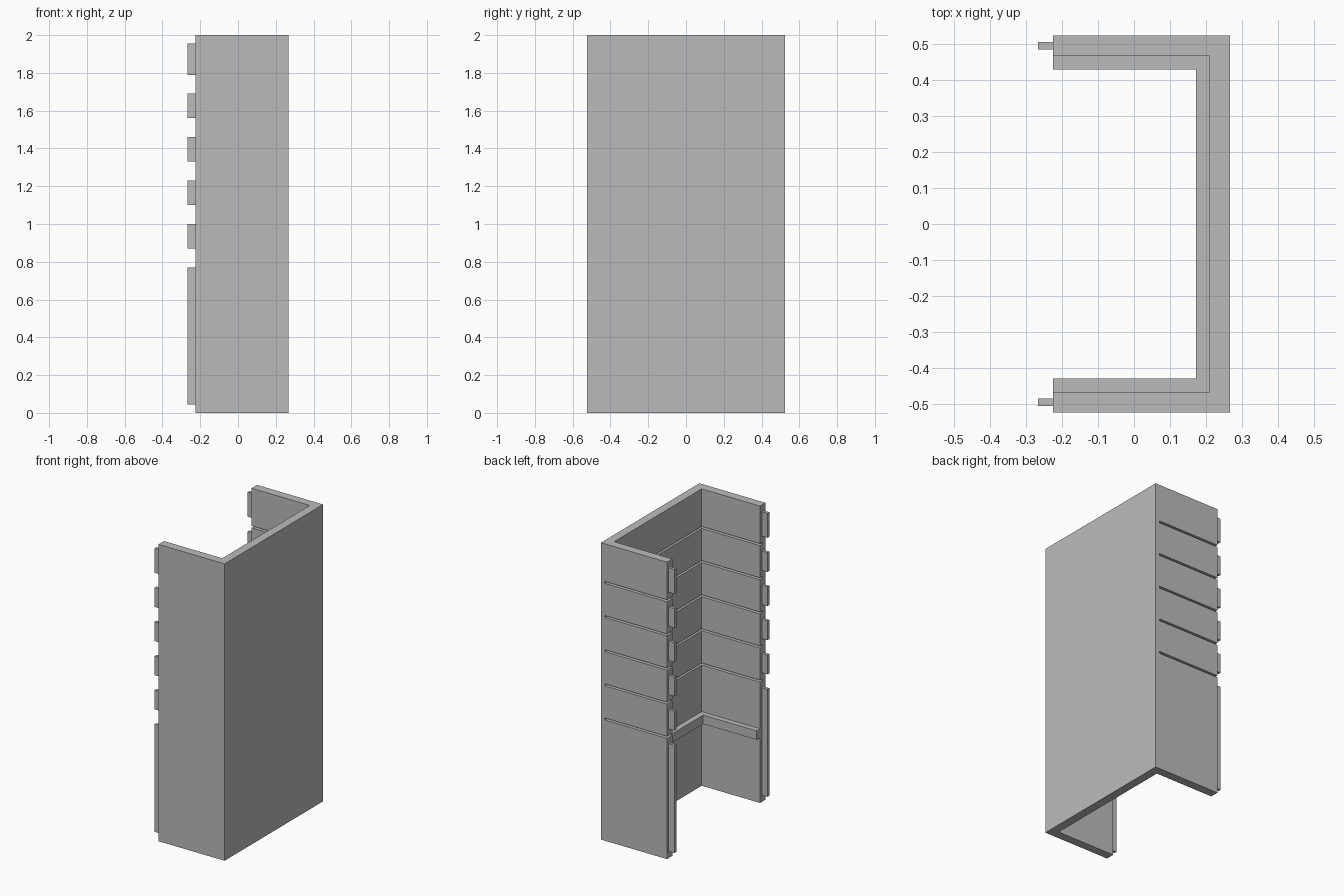
import bpy, bmesh
from mathutils import Vector

cube = bpy.data.objects.get("Cube")
if cube:
    bpy.data.objects.remove(cube, do_unlink=True)

grey = bpy.data.materials.new("plain grey")
grey.use_nodes = True
colour = (0.5, 0.5, 0.5, 1)
grey.diffuse_color = colour
grey.node_tree.nodes["Principled BSDF"].inputs["Base Color"].default_value = colour

FRONT_EDGE = -0.225   # open edge of the side walls
OUT_X, OUT_Y = 0.267, 0.524
WALL = 0.058
IN_X, IN_Y = OUT_X - WALL, OUT_Y - WALL


def finish(name, bm):
    bmesh.ops.recalc_face_normals(bm, faces=bm.faces)
    mesh = bpy.data.meshes.new(name)
    bm.to_mesh(mesh)
    bm.free()
    mesh.materials.append(grey)
    obj = bpy.data.objects.new(name, mesh)
    bpy.context.collection.objects.link(obj)
    return obj


def add_box(bm, low, high):
    low, high = Vector(low), Vector(high)
    verts = bmesh.ops.create_cube(bm, size=1)["verts"]
    for v in verts:
        v.co = (low + high) / 2 + v.co * (high - low)


def u_channel(name, x_out, y_out, thick, z0, z1):
    """Three-sided channel, open towards -x."""
    x_in, y_in = x_out - thick, y_out - thick
    outline = [(FRONT_EDGE, -y_out), (x_out, -y_out), (x_out, y_out), (FRONT_EDGE, y_out),
               (FRONT_EDGE, y_in), (x_in, y_in), (x_in, -y_in), (FRONT_EDGE, -y_in)]
    bm = bmesh.new()
    face = bm.faces.new([bm.verts.new((x, y, z0)) for x, y in outline])
    top = bmesh.ops.extrude_face_region(bm, geom=[face])["geom"]
    bmesh.ops.translate(bm, vec=(0, 0, z1 - z0),
                        verts=[g for g in top if isinstance(g, bmesh.types.BMVert)])
    return finish(name, bm)


# Main casing and the support ledge round its inside
casing = u_channel("casing", OUT_X, OUT_Y, WALL, 0, 2)
u_channel("inner_ledge", IN_X, IN_Y, 0.037, 0.44, 0.50)

# Shelf slots: grooves in two walls, cut right through the third
slot_heights = [0.82 + 0.23 * i for i in range(5)]
bm = bmesh.new()
for z in slot_heights:
    add_box(bm, (-0.4, -OUT_Y + WALL / 2, z - 0.0065), (OUT_X - WALL / 2, 0.7, z + 0.0065))
cutter = finish("slot_cutter", bm)
cutter.hide_render = True
cut = casing.modifiers.new("slots", "BOOLEAN")
cut.operation = "DIFFERENCE"
cut.solver = "EXACT"
cut.object = cutter
bpy.context.view_layer.objects.active = casing
bpy.ops.object.modifier_apply(modifier=cut.name)
bpy.data.objects.remove(cutter, do_unlink=True)

# Tongues along both open edges, broken at every slot
lows = [0.045] + [z + 0.05 for z in slot_heights]
highs = [z - 0.05 for z in slot_heights] + [1.955]
for side, name in ((-1, "front_tongues"), (1, "back_tongues")):
    bm = bmesh.new()
    y = side * (OUT_Y - WALL / 2)
    for z0, z1 in zip(lows, highs):
        add_box(bm, (-0.267, y - 0.01, z0), (FRONT_EDGE, y + 0.01, z1))
    finish(name, bm)
